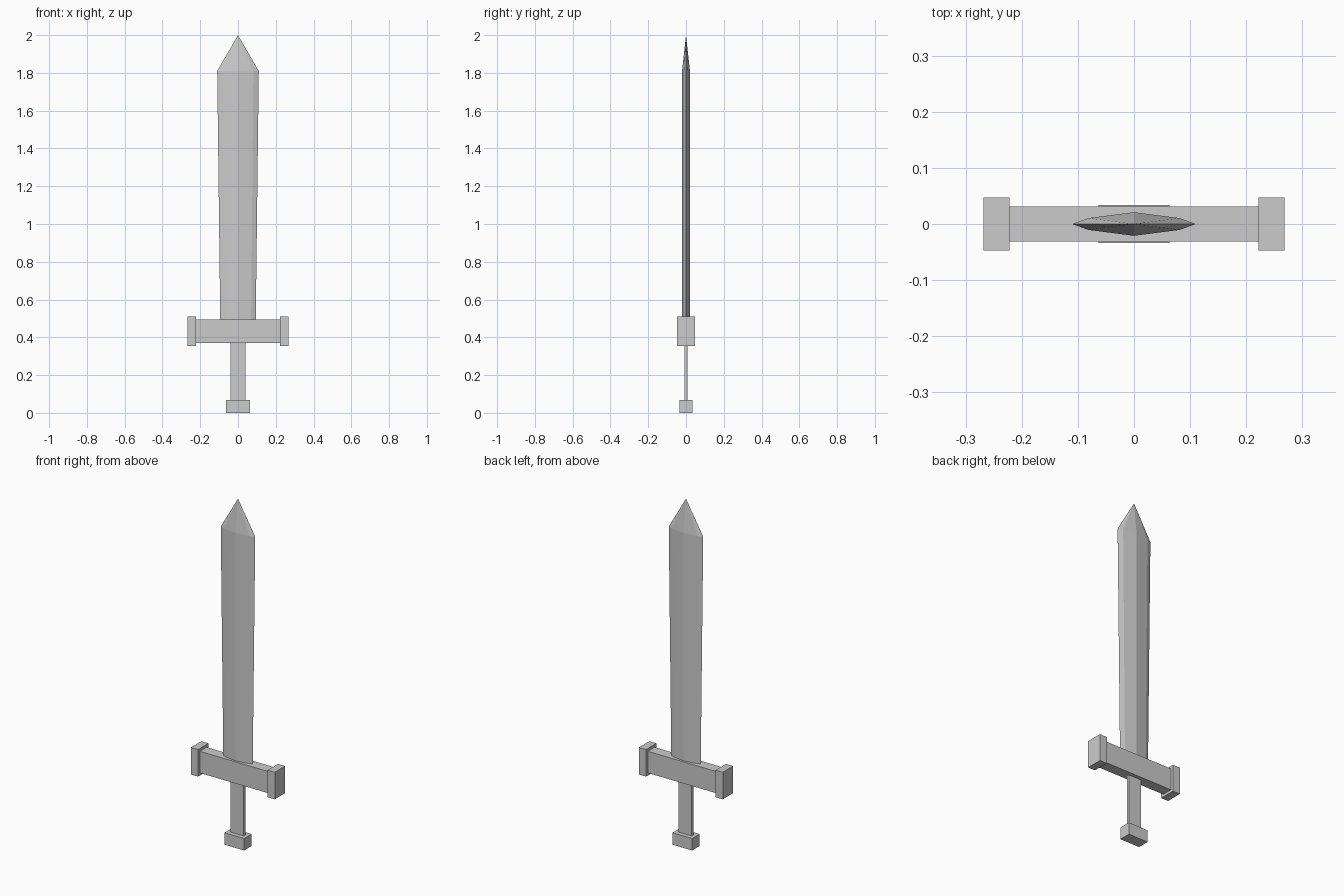
import bpy, bmesh

if "Cube" in bpy.data.objects:
    bpy.data.objects.remove(bpy.data.objects["Cube"])

def make_object(name, bm):
    bmesh.ops.recalc_face_normals(bm, faces=bm.faces)
    mesh = bpy.data.meshes.new(name)
    bm.to_mesh(mesh)
    bm.free()
    obj = bpy.data.objects.new(name, mesh)
    bpy.context.collection.objects.link(obj)
    return obj

def box(name, x0, x1, half_y, z0, z1):
    bm = bmesh.new()
    bmesh.ops.create_cube(bm, size=1)
    for v in bm.verts:
        v.co.x = x0 if v.co.x < 0 else x1
        v.co.y *= 2 * half_y
        v.co.z = z0 if v.co.z < 0 else z1
    return make_object(name, bm)

# Blade: eight-sided section, slightly wider upwards, closing to a point
section = [(1, 0), (0.74, 0.0105), (0, 0.021), (-0.74, 0.0105),
           (-1, 0), (-0.74, -0.0105), (0, -0.021), (0.74, -0.0105)]
bm = bmesh.new()
rings = [[bm.verts.new((x * half_w, y, z)) for x, y in section]
         for half_w, z in ((0.094, 0.49), (0.11, 1.81))]
tip = bm.verts.new((0, 0, 2))
lower, upper = rings
bm.faces.new(lower)
for i in range(8):
    j = (i + 1) % 8
    bm.faces.new((lower[i], lower[j], upper[j], upper[i]))
    bm.faces.new((upper[i], upper[j], tip))
make_object("blade", bm)

# Crossguard with a block at each end
box("crossguard", -0.222, 0.222, 0.031, 0.37, 0.495)
box("guard_end_left", -0.268, -0.222, 0.047, 0.355, 0.511)
box("guard_end_right", 0.222, 0.268, 0.047, 0.355, 0.511)

# Grip and pommel
box("grip", -0.041, 0.041, 0.009, 0.068, 0.37)
box("pommel", -0.063, 0.063, 0.034, 0, 0.069)
